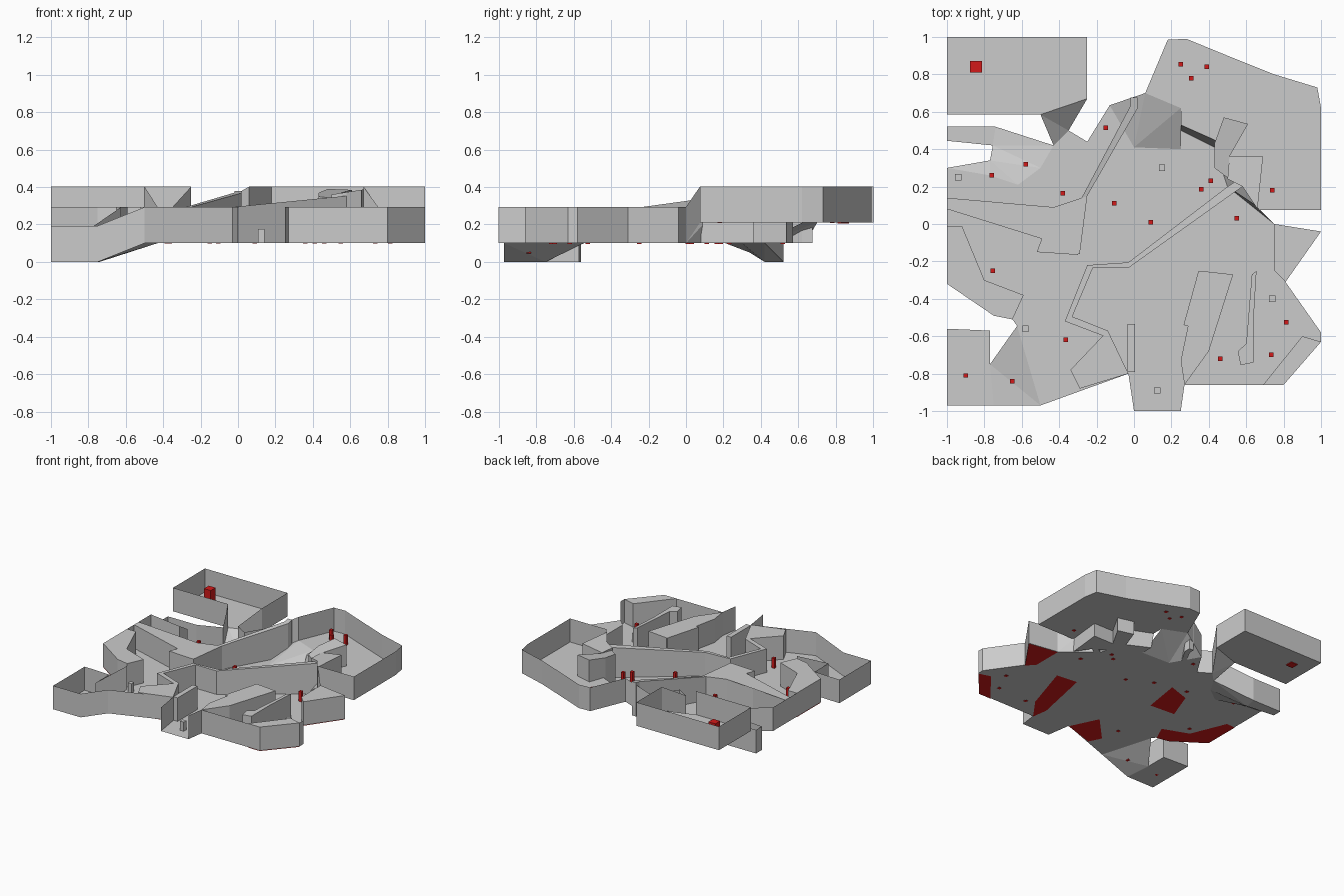
import bpy, bmesh

if "Cube" in bpy.data.objects:
    bpy.data.objects.remove(bpy.data.objects["Cube"])

LOW, MID, HIGH, WALL = 0.0, 0.1, 0.21, 0.193

red = bpy.data.materials.new("red")
red.diffuse_color = (0.65, 0.01, 0.01, 1)
red.use_nodes = True
red.node_tree.nodes["Principled BSDF"].inputs["Base Color"].default_value = red.diffuse_color


def make(name, bm, mat=None):
    mesh = bpy.data.meshes.new(name)
    bm.to_mesh(mesh)
    bm.free()
    ob = bpy.data.objects.new(name, mesh)
    bpy.context.collection.objects.link(ob)
    if mat:
        mesh.materials.append(mat)
    return ob


def at(z, pts):
    return [(x, y, z) for x, y in pts]


def floor(name, pts, mat=None, up=True):
    """Flat or sloped sheet."""
    bm = bmesh.new()
    f = bm.faces.new([bm.verts.new(p) for p in pts])
    f.normal_update()
    if (f.normal.z > 0) != up:
        f.normal_flip()
    bmesh.ops.triangulate(bm, faces=[f])
    return make(name, bm, mat)


def fence(name, pts):
    """Thin wall sheet following a path on the floor."""
    bm = bmesh.new()
    cols = [(bm.verts.new(p), bm.verts.new((p[0], p[1], p[2] + WALL))) for p in pts]
    for (a, b), (c, d) in zip(cols, cols[1:]):
        bm.faces.new((a, c, d, b))
    make(name, bm)


def block(name, pts, z0=MID, top=lambda x, y: MID + WALL, mat=None):
    """Solid prism whose top may slope."""
    bm = bmesh.new()
    lo = [bm.verts.new((x, y, z0)) for x, y in pts]
    hi = [bm.verts.new((x, y, top(x, y))) for x, y in pts]
    bm.faces.new(lo[::-1])
    bm.faces.new(hi)
    n = len(pts)
    for i in range(n):
        j = (i + 1) % n
        bm.faces.new((lo[i], lo[j], hi[j], hi[i]))
    bmesh.ops.triangulate(bm, faces=[f for f in bm.faces if len(f.verts) > 4])
    bmesh.ops.recalc_face_normals(bm, faces=bm.faces)
    make(name, bm, mat)


def post(name, x, y, z, w, h, mat=None):
    r = w / 2
    block(name, [(x - r, y - r), (x + r, y - r), (x + r, y + r), (x - r, y + r)],
          z, lambda *_: z + h, mat)


# Floors
floor("main_floor", at(MID, [
    (0, -1), (-.03, -.8), (-.5, -.97), (-.625, -.545), (-.65, -.51), (-.75, -.49),
    (-1, -.32), (-1, .3), (-.77, .26), (-.62, .21), (-.5, .3), (-.43, .42), (-.35, .5),
    (-.25, .44), (-.13, .635), (0, .41), (.25, .4), (.25, .5), (.43, .41), (.5, .2),
    (.75, 0), (1, -.04), (.81, -.31), (1, -.58), (1, -.63), (.8, -.86), (.27, -.86),
    (.25, -1)]))
floor("front_left_low_floor", at(LOW, [
    (-1, -.97), (-.75, -.97), (-.77, -.75), (-.77, -.57), (-1, -.56)]))
floor("front_left_ramp", [(-.75, -.97, LOW), (-.5, -.97, MID), (-.625, -.545, MID),
                          (-.77, -.75, LOW)])
floor("back_left_low_floor", at(LOW, [(-1, .445), (-.755, .42), (-.74, .52), (-1, .52)]))
floor("back_left_low_ramp", [
    (-.755, .42, LOW), (-.77, .34, .05), (-1, .3, MID), (-.77, .26, MID), (-.62, .21, MID),
    (-.5, .3, MID), (-.43, .42, MID), (-.74, .52, LOW)])
floor("back_left_room_floor", at(HIGH, [
    (-1, .585), (-.5, .585), (-.25, .67), (-.25, 1), (-1, 1)]))
floor("back_left_room_ramp", [(-.43, .42, MID), (-.35, .5, MID), (-.25, .67, HIGH),
                              (-.5, .585, HIGH)])
floor("upper_floor", at(HIGH, [
    (.06, .7), (.25, .62), (.25, .53), (.43, .45), (.53, .34), (.65, .1), (.67, .075),
    (1, .075), (1, .62), (.98, .73), (.75, .8), (.5, .9), (.28, .99), (.18, .985)]))
floor("upper_ramp", [(-.13, .635, MID), (0, .41, MID), (.25, .4, MID), (.25, .62, HIGH),
                     (.06, .7, HIGH)])
floor("upper_bank_back", [(.25, .5, MID), (.43, .41, MID), (.43, .45, HIGH), (.25, .53, HIGH)])
floor("upper_bank_side", [(.43, .41, MID), (.5, .2, MID), (.75, 0, MID), (.67, .075, HIGH),
                          (.65, .1, HIGH), (.53, .34, HIGH), (.43, .45, HIGH)])

# Outer walls
fence("left_outer_wall", [
    (0, -1, MID), (-.03, -.8, MID), (-.5, -.97, MID), (-.75, -.97, LOW), (-1, -.97, LOW),
    (-1, -.56, LOW), (-.77, -.57, LOW), (-.77, -.75, LOW), (-.625, -.545, MID),
    (-.65, -.51, MID), (-.75, -.49, MID), (-1, -.32, MID), (-1, .3, MID), (-.77, .34, .05),
    (-.755, .42, LOW), (-1, .445, LOW), (-1, .52, LOW), (-.74, .52, LOW), (-.43, .42, MID),
    (-.5, .585, HIGH), (-1, .585, HIGH), (-1, 1, HIGH), (-.25, 1, HIGH), (-.25, .67, HIGH),
    (-.35, .5, MID), (-.25, .44, MID), (-.13, .635, MID)])
fence("back_outer_wall", [
    (-.13, .635, MID), (.06, .7, HIGH), (.18, .985, HIGH), (.28, .99, HIGH), (.5, .9, HIGH),
    (.75, .8, HIGH), (.98, .73, HIGH), (1, .62, HIGH), (1, .075, HIGH), (.67, .075, HIGH)])
fence("right_outer_wall", [(.67, .075, HIGH)] + at(MID, [
    (.75, 0), (1, -.04), (.81, -.31), (1, -.58), (1, -.63), (.8, -.86), (.27, -.86),
    (.25, -1)]))

# Solid masses with red undersides
masses = {
    "left_mass": [(-1, -.01), (-.92, -.01), (-.8, -.3), (-.59, -.38), (-.65, -.51),
                  (-.75, -.49), (-1, -.32)],
    "center_left_mass": [(-.52, -.15), (-.3, -.165), (-.25, .15), (-.43, .09)],
    "front_mass": [(-.03, -.8), (-.29, -.88), (-.34, -.78), (-.14, -.57)],
    "front_right_mass": [(.27, -.86), (.4, -.68), (.53, -.27), (.35, -.25), (.25, -.73)],
    "right_corner_mass": [(.69, -.86), (.8, -.86), (1, -.63), (.9, -.6)],
    "right_mass": [(.75, 0), (.75, -.25), (.81, -.31), (1, -.04)],
}
for name, pts in masses.items():
    block(name, pts)
    floor(name + "_base", at(MID - .004, pts), red, up=False)

# Inner walls
block("left_wall", [(-1, .08), (-.49, -.08), (-.43, .09), (-.65, .06), (-1, .14)])
block("center_left_wall", [(-.32, -.16), (-.29, -.16), (-.25, .15), (.02, .62), (.02, .675),
                           (-.02, .675), (-.02, .63), (-.28, .14)],
      top=lambda x, y: .293 + .085 * max(0, (y - .2) / .475))
block("center_right_wall", [
    (-.03, -.235), (.58, .2), (.56, .24), (.5, .2), (-.03, -.205), (-.25, -.22), (-.37, -.52),
    (-.16, -.6), (-.14, -.57), (-.33, -.495), (-.22, -.235)],
      top=lambda x, y: .293 + .06 * max(0, x / .58))
block("upper_wall_back", [(.43, .3), (.51, .24), (.51, .36), (.61, .535), (.48, .57), (.43, .43)],
      top=lambda x, y: .34 + .05 * max(0, (y - .24) / .33))
block("upper_wall_front", [(.5, .24), (.58, .2), (.66, .08), (.69, .36), (.51, .36)],
      top=lambda x, y: .36 + .03 * (x - .5) / .19)
block("front_wall", [(-.035, -.79), (.005, -.79), (.005, -.535), (-.035, -.535)])
block("front_right_wall", [(.265, -.54), (.3, -.55), (.38, -.26), (.345, -.25)])
block("right_wall", [(.655, -.25), (.63, -.27), (.6, -.64), (.555, -.68), (.57, -.755),
                     (.64, -.74), (.64, -.5)])

# Grey posts
for i, (x, y) in enumerate([(-.94, .25), (.15, .3), (.74, -.4), (-.58, -.56), (.125, -.89)]):
    post(f"grey_post_{i}", x, y, MID, .034, .075)

# Red markers
markers = [(-.76, .26), (-.58, .32), (-.38, .165), (-.15, .515), (-.105, .11), (.09, .01),
           (.36, .185), (.41, .23), (.55, .03), (-.755, -.25), (-.365, -.62), (.46, -.72),
           (.735, -.7), (.815, -.525)]
spots = at(MID, markers) + at(HIGH, [(.25, .855), (.305, .78), (.39, .84), (.74, .18)])
spots += [(-.9, -.81, .003), (-.65, -.84, .047)]
for i, (x, y, z) in enumerate(spots):
    post(f"red_marker_{i}", x, y, z - .003, .024, .085, red)
post("large_red_marker", -.845, .84, HIGH - .006, .062, .14, red)
